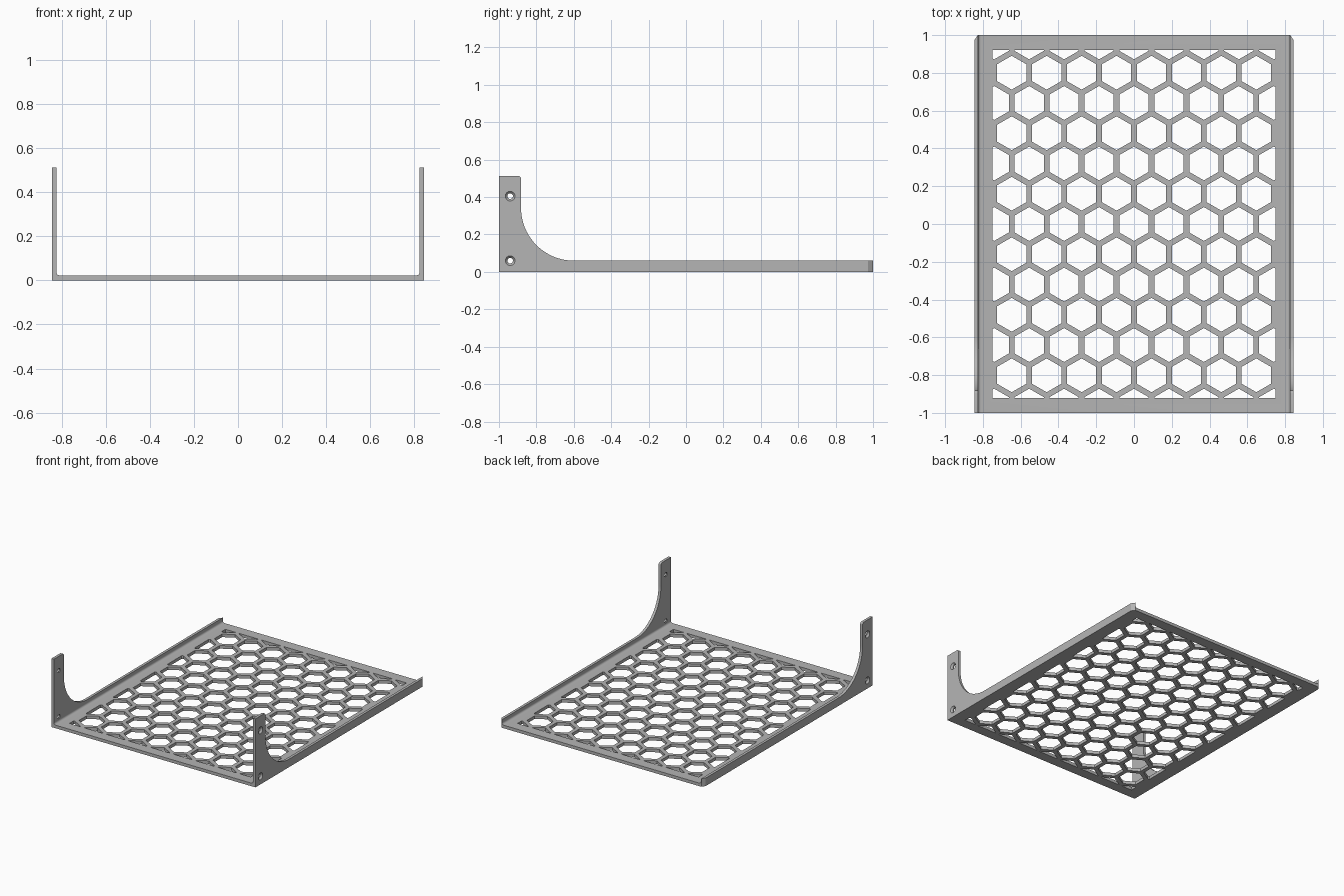
import bpy, bmesh
from math import sin, cos, pi, radians
from mathutils import Vector, Matrix

cube = bpy.data.objects.get("Cube")
if cube:
    bpy.data.objects.remove(cube, do_unlink=True)

HALF_W, WALL, FLOOR, RIM, POST = 0.845, 0.02, 0.023, 0.06, 0.513
PITCH, GAP = 0.185, 0.03          # honeycomb spacing and rib width
OPEN_X, OPEN_Y = 0.75, 0.922      # half size of the perforated field

grey = bpy.data.materials.new("plain_grey")
grey.use_nodes = True
colour = (0.46, 0.46, 0.46, 1)
grey.diffuse_color = colour
grey.node_tree.nodes["Principled BSDF"].inputs["Base Color"].default_value = colour


def arc(cx, cz, r, start, end, steps=8):
    angles = [radians(start + (end - start) * i / steps) for i in range(steps + 1)]
    return [(cx + r * cos(a), cz + r * sin(a)) for a in angles]


def finish(bm, name):
    bmesh.ops.recalc_face_normals(bm, faces=bm.faces)
    mesh = bpy.data.meshes.new(name)
    bm.to_mesh(mesh)
    bm.free()
    mesh.materials.append(grey)
    obj = bpy.data.objects.new(name, mesh)
    bpy.context.collection.objects.link(obj)
    return obj


def thicken(bm, direction):
    ret = bmesh.ops.extrude_face_region(bm, geom=bm.faces[:], use_keep_orig=True)
    verts = [g for g in ret["geom"] if isinstance(g, bmesh.types.BMVert)]
    bmesh.ops.translate(bm, verts=verts, vec=direction)


def prism(name, points, direction):
    bm = bmesh.new()
    bm.faces.new([bm.verts.new(p) for p in points])
    thicken(bm, direction)
    return finish(bm, name)


def cut(target, cutter):
    cutter.hide_render = True
    mod = target.modifiers.new(cutter.name, 'BOOLEAN')
    mod.operation, mod.solver, mod.object = 'DIFFERENCE', 'EXACT', cutter
    bpy.context.view_layer.objects.active = target
    bpy.ops.object.modifier_apply(modifier=mod.name)
    bpy.data.objects.remove(cutter, do_unlink=True)


# Channel: floor and two side walls with filleted inner corners
inner, fillet = HALF_W - WALL, 0.015
right_half = [(HALF_W, 0), (HALF_W, POST), (inner, POST)]
right_half += arc(inner - fillet, FLOOR + fillet, fillet, 0, -90, 5)
section = right_half + [(-x, z) for x, z in reversed(right_half)]
tray = prism("perforated_tray", [(x, -1, z) for x, z in section], Vector((0, 2, 0)))

# Trim the walls to a low rim with a curved sweep up to the front posts
sweep = arc(-0.865 - 0.032, POST - 0.015, 0.015, 90, 0, 4)
sweep += arc(-0.60, RIM + 0.282, 0.282, 180, 270, 20)
sweep += [(1.1, RIM), (1.1, 0.7), (-0.897, 0.7)]
cut(tray, prism("wall_trim", [(-1, y, z) for y, z in sweep], Vector((2, 0, 0))))

# Chamfer the rear outer corners
for s in (-1, 1):
    corner = [(HALF_W - 0.036, 1.026), (HALF_W + 0.018, 0.948), (HALF_W + 0.05, 1.05)]
    cut(tray, prism("rear_chamfer", [(s * x, y, -0.1) for x, y in corner], Vector((0, 0, 0.4))))

# Honeycomb openings, clipped to the rectangular field
bm = bmesh.new()
radius = (PITCH - GAP) / 3 ** 0.5
for row in range(-6, 7):
    shift = PITCH / 2 if row % 2 else 0
    for col in range(-5, 5):
        x, y = col * PITCH + shift, row * PITCH * 3 ** 0.5 / 2
        bm.faces.new([bm.verts.new((x + radius * sin(k * pi / 3), y + radius * cos(k * pi / 3), -0.1))
                      for k in range(6)])
for normal, limit in (((1, 0, 0), OPEN_X), ((0, 1, 0), OPEN_Y)):
    for s in (-1, 1):
        n = Vector(normal) * s
        bmesh.ops.bisect_plane(bm, geom=bm.verts[:] + bm.edges[:] + bm.faces[:],
                               plane_co=n * limit, plane_no=n, clear_outer=True)
thicken(bm, Vector((0, 0, 0.3)))
cut(tray, finish(bm, "honeycomb_cutter"))

# Countersunk screw holes in the posts, wide on the outside
for s in (-1, 1):
    for z in (RIM, 0.405):
        bm = bmesh.new()
        rings = []
        for x, r in ((inner - 0.02, 0.015), (inner + 0.007, 0.015), (HALF_W, 0.026), (HALF_W + 0.02, 0.026)):
            rings.append([bm.verts.new((s * x, -0.94 + r * cos(k * pi / 12), z + r * sin(k * pi / 12)))
                          for k in range(24)])
        for a, b in zip(rings, rings[1:]):
            for k in range(24):
                j = (k + 1) % 24
                bm.faces.new((a[k], a[j], b[j], b[k]))
        bm.faces.new(rings[0])
        bm.faces.new(rings[-1])
        cut(tray, finish(bm, "screw_hole"))

bpy.ops.object.select_all(action='DESELECT')
tray.select_set(True)
bpy.context.view_layer.objects.active = tray
bpy.ops.object.shade_smooth_by_angle(angle=radians(30))
